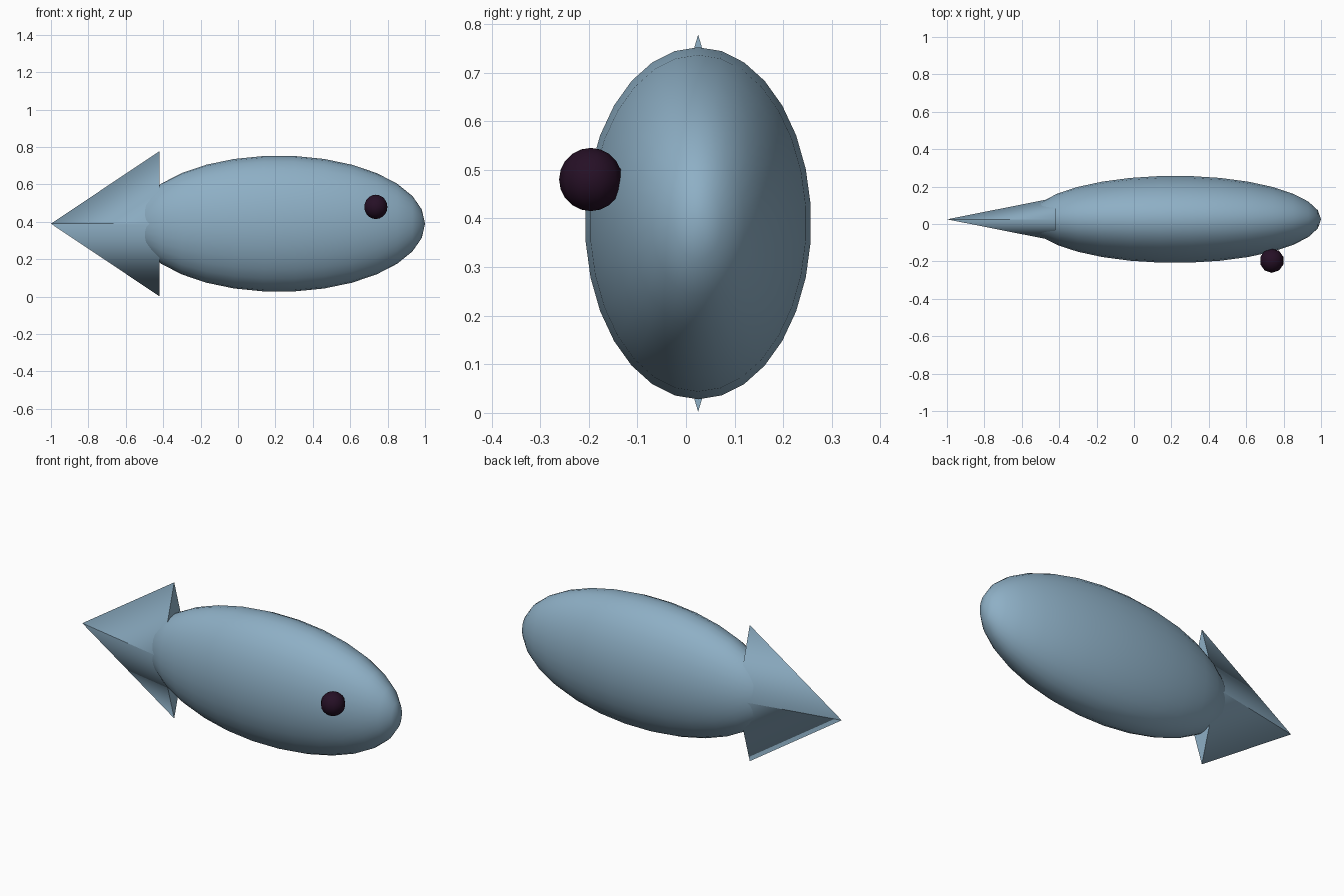
import bpy
import bmesh
from math import radians
from mathutils import Matrix, Vector

cube = bpy.data.objects.get("Cube")
if cube:
    bpy.data.objects.remove(cube, do_unlink=True)

CENTRE = Vector((0.22, 0.025, 0.39))


def material(name, rgb):
    mat = bpy.data.materials.new(name)
    mat.use_nodes = True
    mat.diffuse_color = (*rgb, 1)
    bsdf = mat.node_tree.nodes["Principled BSDF"]
    bsdf.inputs["Base Color"].default_value = (*rgb, 1)
    return mat


def add_object(name, mesh, mat):
    mesh.materials.append(mat)
    obj = bpy.data.objects.new(name, mesh)
    bpy.context.collection.objects.link(obj)
    return obj


def ellipsoid(name, centre, radii, segments, rings, mat, turn=Matrix()):
    bm = bmesh.new()
    bmesh.ops.create_uvsphere(bm, u_segments=segments, v_segments=rings, radius=1)
    bm.transform(Matrix.Translation(centre) @ Matrix.Diagonal((*radii, 1)) @ turn)
    for face in bm.faces:
        face.smooth = True
    mesh = bpy.data.meshes.new(name)
    bm.to_mesh(mesh)
    bm.free()
    return add_object(name, mesh, mat)


blue = material("pale_blue", (0.27, 0.43, 0.56))
dark = material("dark_plum", (0.019, 0.005, 0.019))

# Body: long flattened ellipsoid with its poles at the nose and the tail
pole_to_x = Matrix.Rotation(radians(120), 4, Vector((1, 1, 1)))
ellipsoid("body", CENTRE, (0.78, 0.234, 0.364), 30, 15, blue, pole_to_x)

# Eye: one ball on the front side only
ellipsoid("eye", (0.737, -0.196, 0.48), (0.065, 0.065, 0.065), 10, 10, dark)

# Tail: flattened four-sided cone pointing backwards
BASE_X, TIP_X, HALF_Y, HALF_Z = -0.42, -1.0, 0.115, 0.388
corners = [Vector((0, -HALF_Y, 0)), Vector((0, 0, HALF_Z)),
           Vector((0, HALF_Y, 0)), Vector((0, 0, -HALF_Z))]
origin = Vector((BASE_X, CENTRE.y, CENTRE.z))
verts = [origin + c for c in corners] + [Vector((TIP_X, CENTRE.y, CENTRE.z))]
sides = [(i, 4, (i + 1) % 4) for i in range(4)]
tail = bpy.data.meshes.new("tail")
tail.from_pydata(verts, [], sides + [(0, 1, 2, 3)])
tail.validate()

# Rounded shading on the cone, flat shading on its base
slant = 1 / (TIP_X - BASE_X)
rounded = [Vector((slant, c.y / HALF_Y ** 2, c.z / HALF_Z ** 2)).normalized()
           for c in corners]
normals = []
for poly in tail.polygons:
    poly.use_smooth = True
    for v in poly.vertices:
        if len(poly.vertices) == 4:
            normals.append(Vector((1, 0, 0)))
        else:
            normals.append(rounded[(poly.index + 1) % 4 if v == 4 else v])
bm = bmesh.new()
bm.from_mesh(tail)
bmesh.ops.recalc_face_normals(bm, faces=bm.faces)
bm.to_mesh(tail)
bm.free()
tail.normals_split_custom_set(normals)
add_object("tail", tail, blue)
